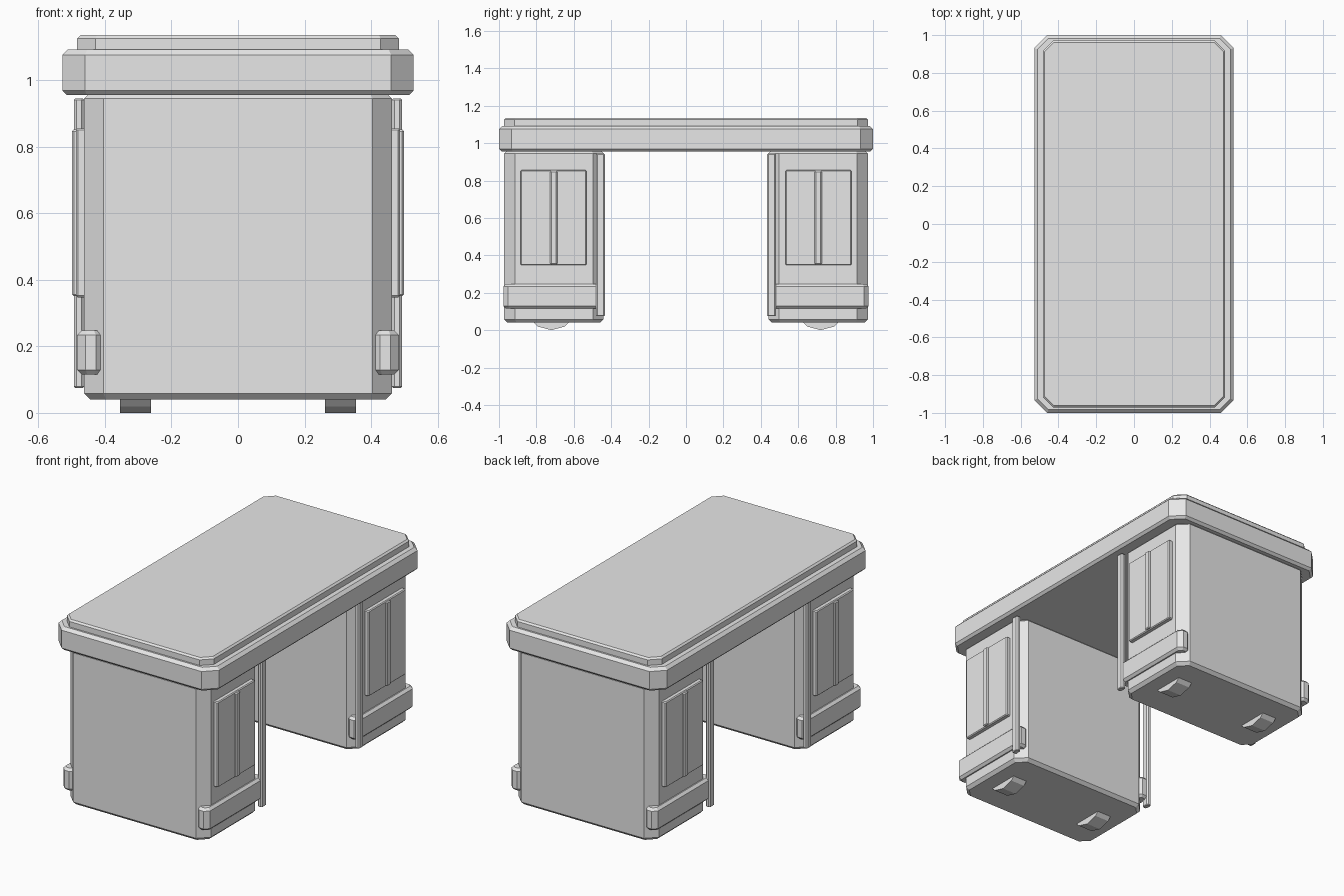
import bpy, bmesh, math
from mathutils import Matrix

cube = bpy.data.objects.get("Cube")
if cube:
    bpy.data.objects.remove(cube, do_unlink=True)

grey = bpy.data.materials.new("plain grey")
grey.use_nodes = True
grey.diffuse_color = (0.8, 0.8, 0.8, 1)
grey.node_tree.nodes["Principled BSDF"].inputs["Base Color"].default_value = (0.8, 0.8, 0.8, 1)


def finish(name, bm):
    bmesh.ops.recalc_face_normals(bm, faces=bm.faces)
    mesh = bpy.data.meshes.new(name)
    bm.to_mesh(mesh)
    bm.free()
    mesh.materials.append(grey)
    obj = bpy.data.objects.new(name, mesh)
    bpy.context.collection.objects.link(obj)
    return obj


def outline(x0, x1, y0, y1, cut):
    """Rectangle with its four corners cut off."""
    return [(x0 + cut, y0), (x1 - cut, y0), (x1, y0 + cut), (x1, y1 - cut),
            (x1 - cut, y1), (x0 + cut, y1), (x0, y1 - cut), (x0, y0 + cut)]


def slab(name, x, y, z, cut, low, high):
    """Cut-corner block with sloped lower and upper rims."""
    bm = bmesh.new()
    rings = []
    for inset, height in ((low, z[0]), (0, z[0] + low), (0, z[1] - high), (high, z[1])):
        pts = outline(x[0] + inset, x[1] - inset, y[0] + inset, y[1] - inset,
                      cut - inset * (2 - math.sqrt(2)))
        rings.append([bm.verts.new((px, py, height)) for px, py in pts])
    bm.faces.new(rings[0])
    bm.faces.new(rings[-1])
    for a, b in zip(rings, rings[1:]):
        for i in range(8):
            j = (i + 1) % 8
            bm.faces.new((a[i], a[j], b[j], b[i]))
    return finish(name, bm)


def span(a, b, sign):
    return sorted((a * sign, b * sign))


# Desk top in two tiers
slab("top_slab", (-0.528, 0.528), (-1, 1), (0.955, 1.092), 0.068, 0.014, 0.017)
slab("top_panel", (-0.483, 0.483), (-0.972, 0.972), (1.085, 1.135), 0.055, 0.004, 0.01)

for sy, end in ((-1, "front"), (1, "back")):
    # Pedestal
    slab(f"{end}_pedestal", (-0.462, 0.462), span(0.44, 0.972, sy), (0.04, 0.957),
         0.058, 0.018, 0.012)

    for sx, side in ((-1, "right"), (1, "left")):
        tag = f"{end}_{side}"
        # Raised band near the base, wrapping the corners
        slab(f"{tag}_base_band", span(0.402, 0.483, sx), span(0.436, 0.976, sy),
             (0.115, 0.248), 0.025, 0.014, 0.014)
        # Raised side panel with a central rib
        slab(f"{tag}_side_panel", span(0.44, 0.487, sx), span(0.532, 0.885, sy),
             (0.347, 0.855), 0.006, 0.005, 0.005)
        slab(f"{tag}_panel_rib", span(0.46, 0.499, sx), span(0.688, 0.726, sy),
             (0.351, 0.851), 0.006, 0.005, 0.005)
        # Slim post at the kneehole corner
        slab(f"{tag}_corner_post", span(0.462, 0.493, sx), span(0.434, 0.48, sy),
             (0.075, 0.944), 0.008, 0.004, 0.004)
        # Roller foot sunk into the pedestal
        bm = bmesh.new()
        bmesh.ops.create_cone(bm, cap_ends=True, segments=12, radius1=0.145,
                              radius2=0.145, depth=0.093,
                              matrix=Matrix.Translation((0.308 * sx, 0.72 * sy, 0.145))
                              @ Matrix.Rotation(math.pi / 2, 4, "Y"))
        finish(f"{tag}_foot", bm)
